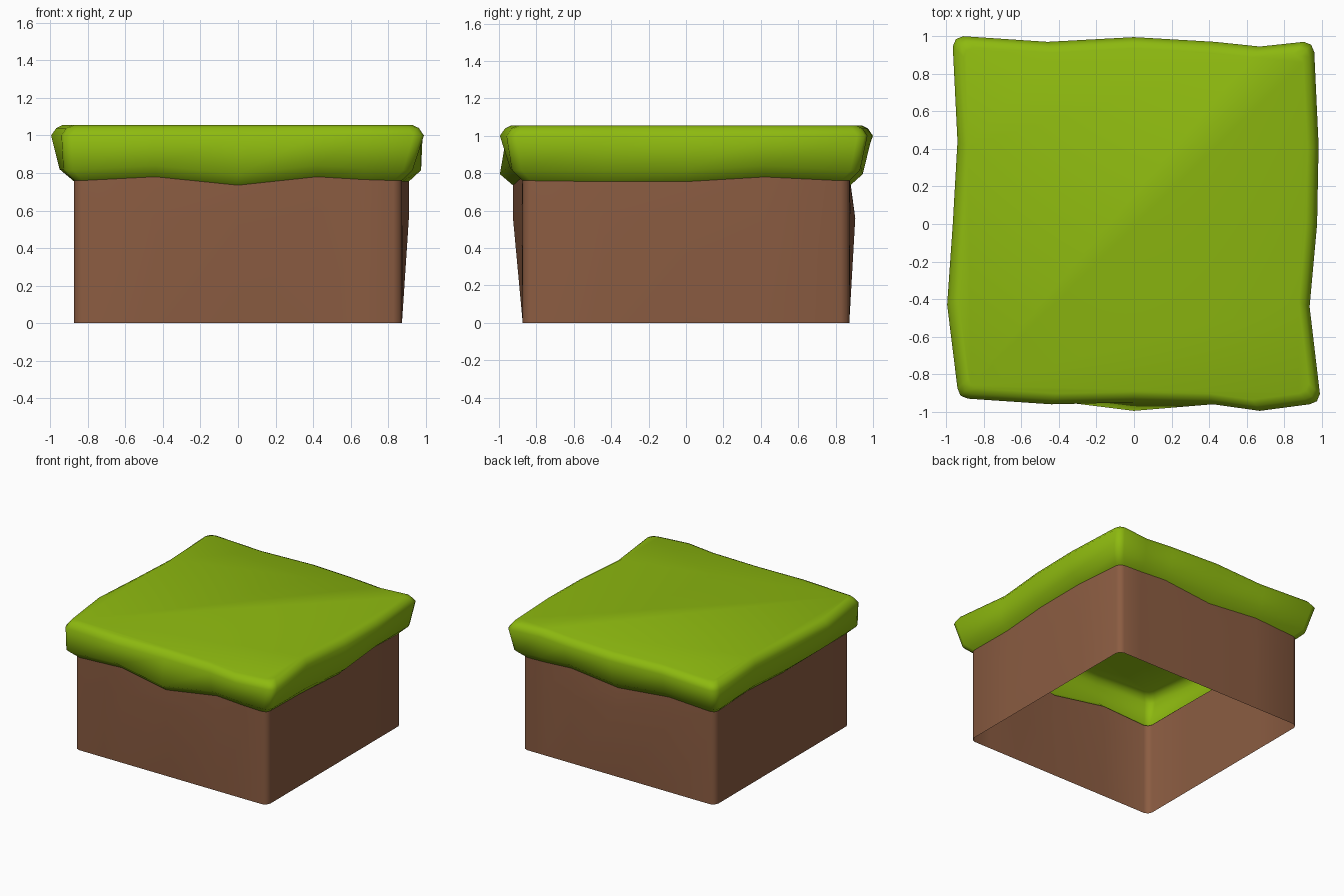
import bpy, bmesh, math
from mathutils import Vector

if "Cube" in bpy.data.objects:
    bpy.data.objects.remove(bpy.data.objects["Cube"])


def material(name, rgb):
    m = bpy.data.materials.new(name)
    m.diffuse_color = (*rgb, 1)
    m.use_nodes = True
    m.node_tree.nodes["Principled BSDF"].inputs["Base Color"].default_value = m.diffuse_color
    return m


soil = material("soil brown", (0.26, 0.108, 0.054))
green = material("grass green", (0.27, 0.49, 0.005))

BASE = 0.873
# Per side, stations along the edge, counter-clockwise seen from above:
# (position, grass rim, grass lower lip, soil bulge, soil top, height of grass edge)
SIDES = [
    [(-0.44, 0.96, 0.94, 0.88, 0.875, 0.78), (0, 0.95, 0.995, 0.925, 0.925, 0.735),
     (0.42, 0.96, 0.94, 0.88, 0.875, 0.78), (0.67, 0.995, 0.94, 0.875, 0.875, 0.765)],   # front
    [(-0.44, 0.935, 0.93, 0.88, 0.875, 0.755), (0, 0.975, 0.975, 0.91, 0.91, 0.755),
     (0.42, 0.983, 0.96, 0.89, 0.885, 0.78)],                                            # right
    [(-0.67, 0.945, 0.93, 0.875, 0.875, 0.765), (-0.43, 0.97, 0.935, 0.88, 0.875, 0.78),
     (0, 0.995, 0.945, 0.905, 0.878, 0.735), (0.46, 0.97, 0.935, 0.88, 0.875, 0.78)],    # back
    [(-0.44, 0.94, 0.935, 0.873, 0.873, 0.78), (0, 0.965, 0.94, 0.873, 0.873, 0.755),
     (0.43, 0.995, 0.95, 0.873, 0.873, 0.76)],                                           # left
]
# Corner extents of the grass rim that follow each side
CORNERS = [(0.99, -0.96), (0.96, 0.97), (-0.965, 1.0), (-0.94, -0.93)]
T = [Vector(v) for v in ((1, 0), (0, 1), (-1, 0), (0, -1))]
N = [Vector(v) for v in ((0, -1), (1, 0), (0, 1), (-1, 0))]


def arc(x, y, r, k):
    """Three points rounding the corner after side k."""
    c = Vector((x - math.copysign(r, x), y - math.copysign(r, y)))
    return [c + r * (N[k] * math.cos(a) + T[k] * math.sin(a))
            for a in (0, math.pi / 4, math.pi / 2)]


# Build the outlines of every level
foot, bulge, edge, lip, rim = [], [], [], [], []
for k, side in enumerate(SIDES):
    for s, o, lo, b, e, z in side:
        at = lambda n, h: (T[k] * s + N[k] * n).to_3d() + Vector((0, 0, h))
        foot.append(at(BASE, 0))
        bulge.append(at(b, 0.56))
        edge.append(at(e, z))
        lip.append(at(lo, z + 0.06))
        rim.append(at(o, 1.0))
    x, y = CORNERS[k]
    sx, sy = math.copysign(1, x), math.copysign(1, y)
    for level, px, py, r, h in ((foot, BASE, BASE, 0.045, 0), (bulge, BASE, BASE, 0.045, 0.56),
                                (edge, BASE, BASE, 0.045, 0.76), (lip, 0.93, 0.93, 0.05, 0.815),
                                (rim, abs(x), abs(y), 0.055, 1.0)):
        level += [p.to_3d() + Vector((0, 0, h)) for p in arc(sx * px, sy * py, r, k)]


def shrink(ring, f, h):
    return [Vector((p.x * f, p.y * f, h)) for p in ring]


def skin(name, rings, mat, cap=False):
    """Join closed rings with quads, optionally closing the top."""
    bm = bmesh.new()
    loops = [[bm.verts.new(p) for p in ring] for ring in rings]
    n = len(loops[0])
    for a, b in zip(loops, loops[1:]):
        for i in range(n):
            j = (i + 1) % n
            bm.faces.new((a[i], a[j], b[j], b[i]))
    if cap:
        bm.faces.new(loops[-1])
    me = bpy.data.meshes.new(name)
    bm.to_mesh(me)
    bm.free()
    me.materials.append(mat)
    ob = bpy.data.objects.new(name, me)
    bpy.context.collection.objects.link(ob)
    bpy.ops.object.select_all(action='DESELECT')
    ob.select_set(True)
    bpy.context.view_layer.objects.active = ob
    bpy.ops.object.shade_smooth_by_angle(angle=math.radians(65))
    return ob


# Soil walls, open below
skin("soil_block", [foot, bulge, edge], soil)
# Overhanging grass with a rounded rim
skin("grass_top", [edge, lip, rim, shrink(rim, 0.972, 1.04), shrink(rim, 0.94, 1.055)],
     green, cap=True)
